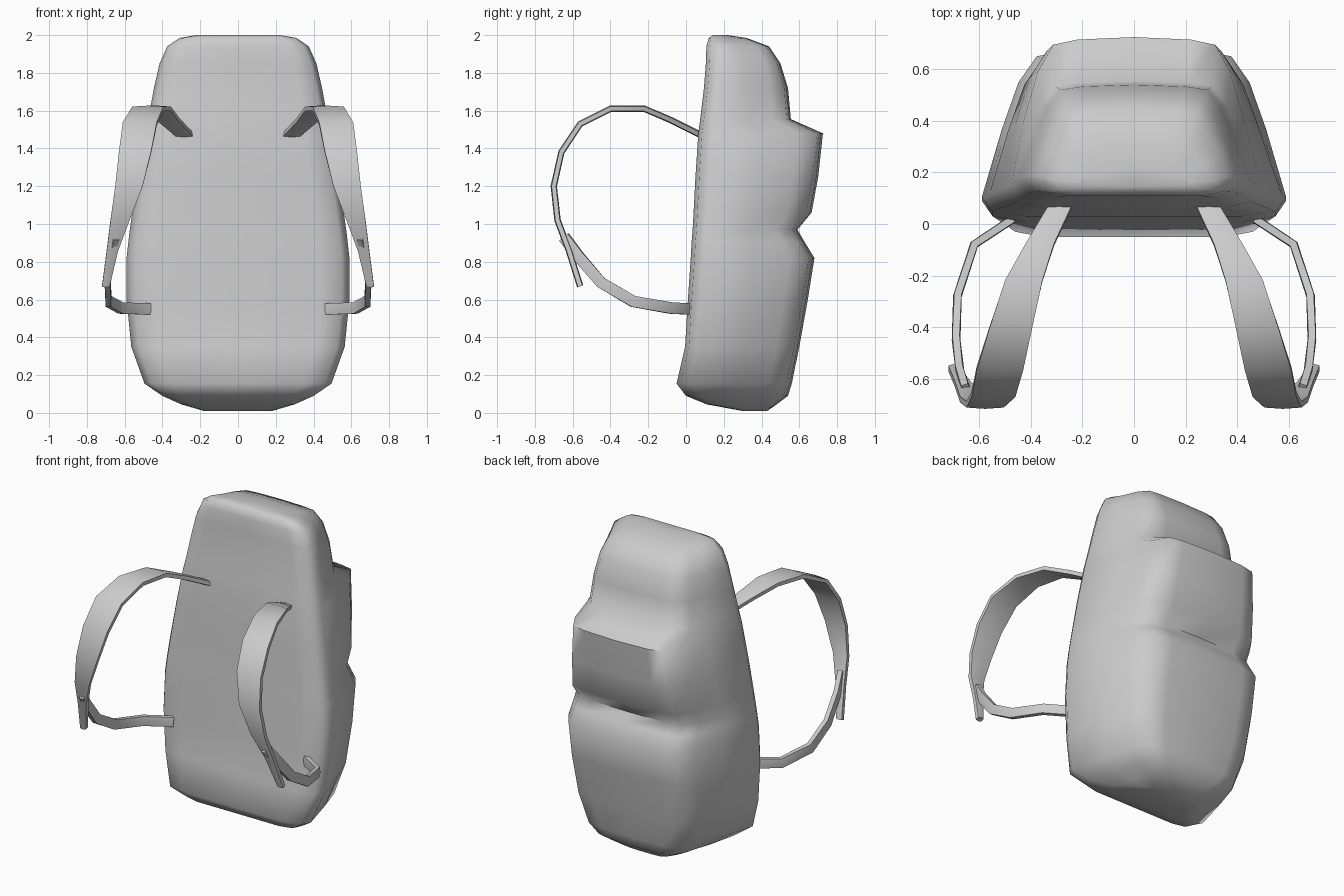
import bpy
import bmesh
from mathutils import Vector

cube = bpy.data.objects.get("Cube")
if cube:
    bpy.data.objects.remove(cube, do_unlink=True)

# One fabric colour for the whole pack
fabric = bpy.data.materials.new("grey_fabric")
GREY = (0.6, 0.6, 0.6, 1)
fabric.diffuse_color = GREY
fabric.use_nodes = True
fabric.node_tree.nodes["Principled BSDF"].inputs["Base Color"].default_value = GREY


def loft(name, rings, angle):
    """Skin a closed tube through rings of equal length and cap both ends."""
    bm = bmesh.new()
    loops = [[bm.verts.new(p) for p in ring] for ring in rings]
    n = len(loops[0])
    for a, b in zip(loops, loops[1:]):
        for i in range(n):
            j = (i + 1) % n
            bm.faces.new((a[i], a[j], b[j], b[i]))
    bm.faces.new(loops[0])
    bm.faces.new(loops[-1])
    bmesh.ops.recalc_face_normals(bm, faces=bm.faces)
    mesh = bpy.data.meshes.new(name)
    bm.to_mesh(mesh)
    bm.free()
    mesh.materials.append(fabric)
    obj = bpy.data.objects.new(name, mesh)
    bpy.context.collection.objects.link(obj)
    bpy.ops.object.select_all(action="DESELECT")
    obj.select_set(True)
    bpy.context.view_layer.objects.active = obj
    bpy.ops.object.shade_smooth_by_angle(angle=angle)
    return obj


def body_ring(z, w, front, back):
    """Cross-section: flat front panel, sides tapering to the rear pockets."""
    d = back - front
    lip = min(0.08, d * 0.25)
    half = [(0.72 * w, front), (0.93 * w, front + lip * 0.25), (w, front + lip),
            (0.87 * w, front + 0.52 * d), (0.76 * w, front + 0.80 * d),
            (0.64 * w, front + 0.955 * d), (0.45 * w, front + 0.985 * d)]
    right = [(-x, y) for x, y in reversed(half)]
    outline = [(0, front)] + half + [(0, back)] + right
    return [(x, y, z) for x, y in outline]


# Body: height, half width, front y, back y; two pocket bulges at the rear
sections = [
    (0.01, 0.18, 0.30, 0.43), (0.045, 0.30, 0.11, 0.48), (0.09, 0.40, 0.00, 0.54),
    (0.155, 0.495, -0.05, 0.56), (0.35, 0.565, -0.005, 0.60), (0.60, 0.59, 0.01, 0.645),
    (0.82, 0.59, 0.025, 0.68), (0.91, 0.58, 0.03, 0.625), (0.97, 0.573, 0.035, 0.59),
    (1.06, 0.56, 0.04, 0.665), (1.25, 0.53, 0.05, 0.70), (1.48, 0.49, 0.065, 0.725),
    (1.555, 0.475, 0.075, 0.555), (1.72, 0.445, 0.095, 0.54), (1.85, 0.415, 0.105, 0.50),
    (1.94, 0.375, 0.108, 0.44), (1.985, 0.31, 0.12, 0.32), (2.0, 0.22, 0.145, 0.22),
]
loft("pack_body", [body_ring(*s) for s in sections], 1.2)


def band_rings(pairs, edge, middle):
    """Padded band between inner and outer edge points, thicker along the middle."""
    mids = [(a + b) / 2 for a, b in pairs]
    rings = []
    for i, (a, b) in enumerate(pairs):
        tangent = mids[min(i + 1, len(mids) - 1)] - mids[max(i - 1, 0)]
        n = tangent.cross(b - a).normalized()
        e, m = n * edge / 2, n * middle / 2
        rings.append([a - e, mids[i] - m, b - e, b + e, mids[i] + m, a + e])
    return rings


# Shoulder strap: inner x, outer x, y, z
shoulder = [
    (0.24, 0.33, 0.07, 1.475), (0.31, 0.42, -0.08, 1.55), (0.355, 0.50, -0.22, 1.61),
    (0.395, 0.56, -0.40, 1.61), (0.43, 0.61, -0.56, 1.53), (0.46, 0.63, -0.66, 1.38),
    (0.505, 0.65, -0.70, 1.20), (0.575, 0.675, -0.68, 1.02), (0.635, 0.695, -0.62, 0.86),
    (0.68, 0.72, -0.56, 0.67),
]
shoulder_edges = [(Vector((a, y, z)), Vector((b, y, z))) for a, b, y, z in shoulder]

# Lower webbing: centre line, standing on edge
webbing = [Vector(p) for p in (
    (0.47, 0.02, 0.55), (0.62, -0.08, 0.555), (0.685, -0.28, 0.59),
    (0.69, -0.45, 0.69), (0.675, -0.57, 0.83), (0.65, -0.645, 0.93))]
webbing_edges = []
for i, p in enumerate(webbing):
    t = webbing[min(i + 1, len(webbing) - 1)] - webbing[max(i - 1, 0)]
    side = t.cross(Vector((0, 0, 1)))
    across = side.cross(t).normalized() * 0.03
    webbing_edges.append((p - across, p + across))

# Straps on both sides
for label, sign in (("left", 1), ("right", -1)):
    for part, edges, thin, thick in (("shoulder_strap", shoulder_edges, 0.024, 0.034),
                                     ("lower_webbing", webbing_edges, 0.028, 0.034)):
        rings = [[(sign * v.x, v.y, v.z) for v in r] for r in band_rings(edges, thin, thick)]
        loft(label + "_" + part, rings, 0.8)
